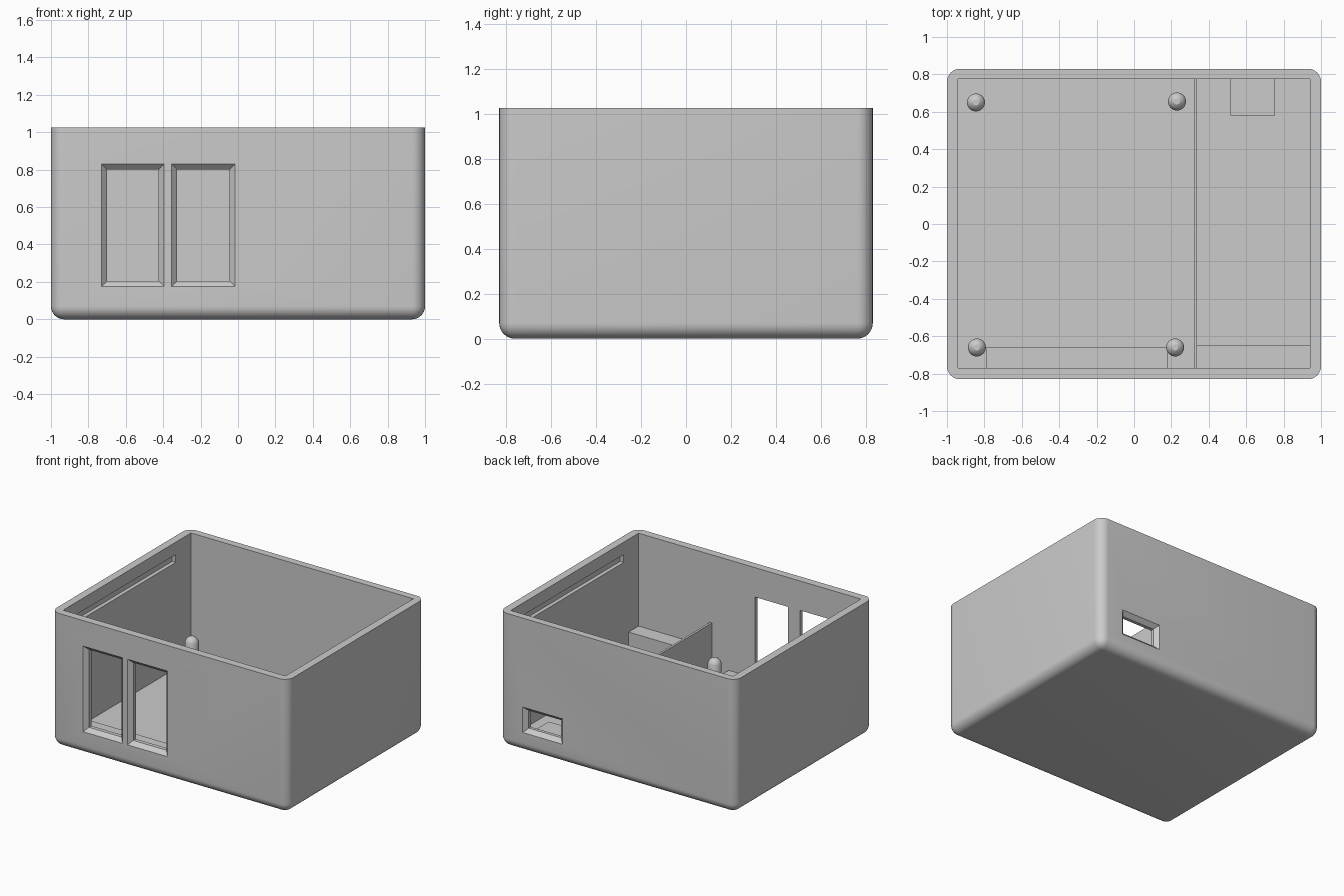
import bpy, bmesh
from math import radians, cos, sin, tau

if "Cube" in bpy.data.objects:
    bpy.data.objects.remove(bpy.data.objects["Cube"], do_unlink=True)

grey = bpy.data.materials.new("light_grey_plastic")
grey.use_nodes = True
grey.diffuse_color = (0.6, 0.6, 0.6, 1)
grey.node_tree.nodes["Principled BSDF"].inputs["Base Color"].default_value = (0.6, 0.6, 0.6, 1)


def add_object(name, bm):
    bmesh.ops.recalc_face_normals(bm, faces=bm.faces)
    mesh = bpy.data.meshes.new(name)
    bm.to_mesh(mesh)
    bm.free()
    mesh.materials.append(grey)
    obj = bpy.data.objects.new(name, mesh)
    bpy.context.collection.objects.link(obj)
    return obj


def loft(name, rings):
    """Closed solid through rings of points."""
    bm = bmesh.new()
    loops = [[bm.verts.new(p) for p in ring] for ring in rings]
    n = len(loops[0])
    for a, b in zip(loops, loops[1:]):
        for i in range(n):
            j = (i + 1) % n
            bm.faces.new((a[i], a[j], b[j], b[i]))
    bm.faces.new(loops[0])
    bm.faces.new(loops[-1])
    return add_object(name, bm)


def box(name, x, y, z):
    return loft(name, [[(x[0], y[0], h), (x[1], y[0], h), (x[1], y[1], h), (x[0], y[1], h)] for h in z])


def cut(target, cutter):
    cutter.hide_render = True
    mod = target.modifiers.new("cut", "BOOLEAN")
    mod.operation = "DIFFERENCE"
    mod.solver = "EXACT"
    mod.object = cutter
    deps = bpy.context.evaluated_depsgraph_get()
    mesh = bpy.data.meshes.new_from_object(target.evaluated_get(deps))
    target.modifiers.clear()
    target.data = mesh
    bpy.data.objects.remove(cutter, do_unlink=True)


def chamfered_opening(x, z, side):
    """Cutter through the front (-1) or back (1) wall, flared outward."""
    rings = []
    for y, grow in ((0.86, 0.06), (0.80, 0), (0.70, 0)):
        x0, x1, z0, z1 = x[0] - grow, x[1] + grow, z[0] - grow, z[1] + grow
        rings.append([(x0, side * y, z0), (x1, side * y, z0), (x1, side * y, z1), (x0, side * y, z1)])
    return loft("opening_cutter", rings)


def smooth(obj):
    bpy.ops.object.select_all(action="DESELECT")
    obj.select_set(True)
    bpy.context.view_layer.objects.active = obj
    bpy.ops.object.shade_smooth_by_angle(angle=radians(30))


# Outer block, rounded everywhere except the open top rim
W, D, H, R = 1.0, 0.83, 1.025, 0.07
bm = bmesh.new()
bmesh.ops.create_cube(bm, size=1)
for v in bm.verts:
    v.co = (v.co.x * 2 * W, v.co.y * 2 * D, (v.co.z + 0.5) * H)
edges = [e for e in bm.edges if any(v.co.z < 0.01 for v in e.verts)]
bmesh.ops.bevel(bm, geom=edges, offset=R, segments=8, profile=0.5, affect="EDGES")
shell = add_object("enclosure_shell", bm)

# Hollow interior and long snap grooves in both side walls
FLOOR = 0.06
cut(shell, box("cavity_cutter", (-0.94, 0.94), (-0.77, 0.775), (FLOOR, 1.2)))
for s in (-1, 1):
    xs = sorted((s * 0.90, s * 0.97))
    cut(shell, box("groove_cutter", xs, (-0.59, 0.59), (0.87, 0.93)))

# Two tall front openings and one small back port
for x in ((-0.70, -0.425), (-0.325, -0.045)):
    cut(shell, chamfered_opening(x, (0.205, 0.80), -1))
cut(shell, chamfered_opening((0.495, 0.77), (0.18, 0.315), 1))
smooth(shell)

# Interior divider, front ledges and port support
base = FLOOR - 0.01
box("divider_wall", (0.32, 0.337), (-0.78, 0.785), (base, 0.505))
box("front_ledge", (-0.79, 0.18), (-0.78, -0.66), (base, 0.18))
box("side_compartment_ledge", (0.33, 0.95), (-0.78, -0.65), (base, 0.315))
box("port_support", (0.515, 0.755), (0.58, 0.785), (base, 0.15))

# Four mounting posts with domed tips
profile = ((0.048, base), (0.048, 0.27), (0.041, 0.285), (0.03, 0.298), (0.016, 0.307))
for name, px, py in (("back_right_post", -0.845, 0.65), ("back_left_post", 0.23, 0.655),
                     ("front_right_post", -0.84, -0.66), ("front_left_post", 0.22, -0.66)):
    post = loft(name, [[(px + r * cos(tau * i / 32), py + r * sin(tau * i / 32), z)
                        for i in range(32)] for r, z in profile])
    smooth(post)
